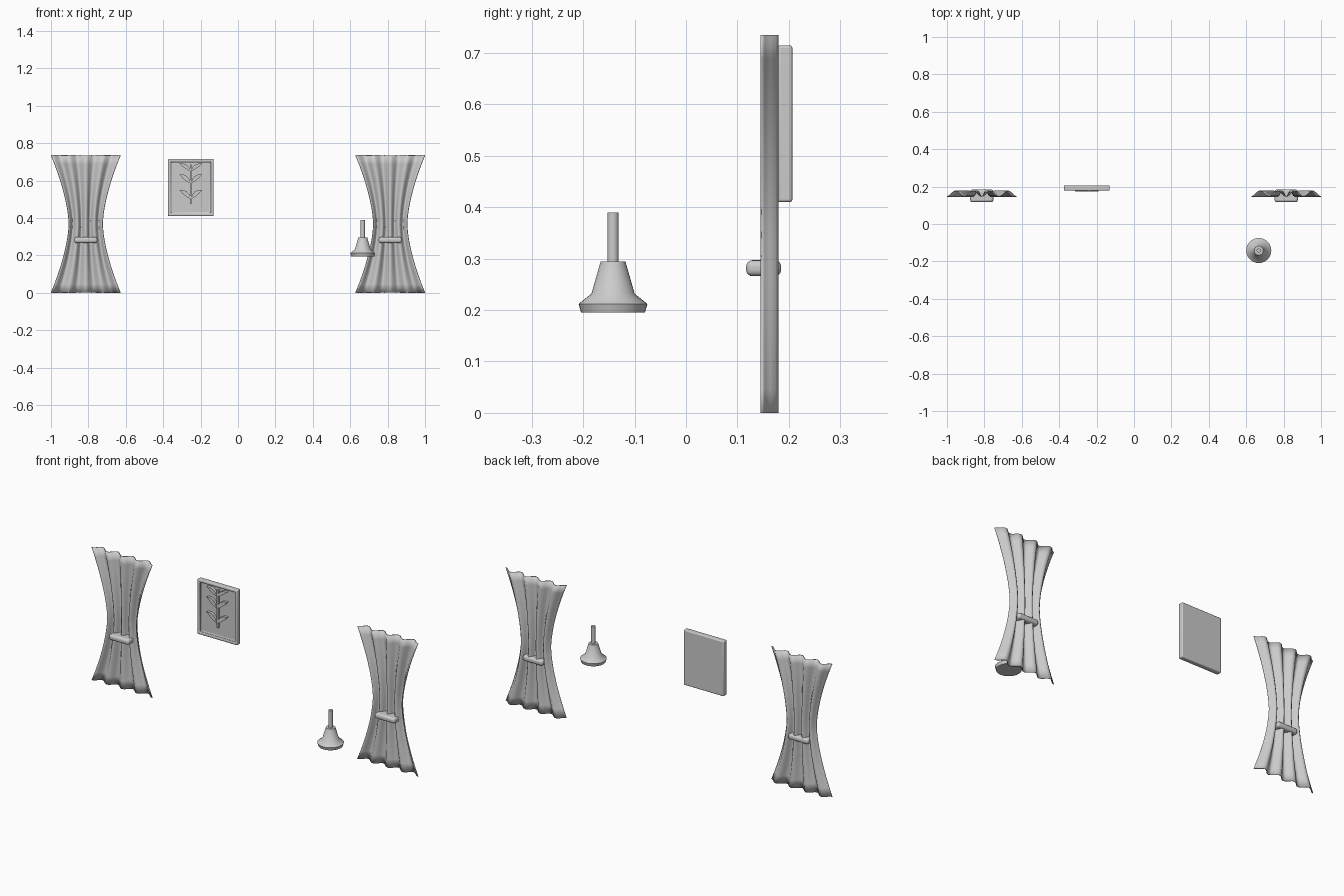
import bpy, bmesh, math

cube = bpy.data.objects.get("Cube")
if cube:
    bpy.data.objects.remove(cube, do_unlink=True)

grey = bpy.data.materials.new("plain grey")
grey.use_nodes = True
tone = (0.6, 0.6, 0.6, 1)
grey.diffuse_color = tone
grey.node_tree.nodes["Principled BSDF"].inputs["Base Color"].default_value = tone


def finish(name, bm, smooth=None):
    """Turn a bmesh into an object; smooth is the sharp-edge angle in degrees."""
    bmesh.ops.recalc_face_normals(bm, faces=bm.faces)
    mesh = bpy.data.meshes.new(name)
    bm.to_mesh(mesh)
    bm.free()
    mesh.materials.append(grey)
    ob = bpy.data.objects.new(name, mesh)
    bpy.context.collection.objects.link(ob)
    bpy.ops.object.select_all(action='DESELECT')
    ob.select_set(True)
    bpy.context.view_layer.objects.active = ob
    if smooth:
        bpy.ops.object.shade_smooth_by_angle(angle=math.radians(smooth))
    return ob


def add_box(bm, lo, hi):
    made = bmesh.ops.create_cube(bm, size=1)["verts"]
    for v in made:
        v.co = [(a + b) / 2 + c * (b - a) for a, b, c in zip(lo, hi, v.co)]


def bevel(ob, width, segments=3):
    mod = ob.modifiers.new("rounding", 'BEVEL')
    mod.width = width
    mod.segments = segments


# Curtains: pleated sheets gathered in at the middle
HEIGHT, FOLDS, STEPS, ROWS = 0.735, 4, 8, 16


def curtain(name, cx):
    bm = bmesh.new()
    grid = []
    for r in range(ROWS + 1):
        z = HEIGHT * r / ROWS
        half = 0.09 + 0.096 * abs(2 * z / HEIGHT - 1) ** 1.6
        row = []
        for i in range(FOLDS * STEPS + 1):
            t = i / (FOLDS * STEPS)
            y = 0.1625 - 0.0155 * math.cos(2 * math.pi * FOLDS * t)
            row.append(bm.verts.new((cx + half * (2 * t - 1), y, z)))
        grid.append(row)
    for low, high in zip(grid, grid[1:]):
        for i in range(FOLDS * STEPS):
            bm.faces.new((low[i], low[i + 1], high[i + 1], high[i]))
    ob = finish(name, bm, 180)
    mod = ob.modifiers.new("cloth thickness", 'SOLIDIFY')
    mod.thickness = 0.004
    mod.offset = 0


def tieback(name, cx):
    bm = bmesh.new()
    add_box(bm, (cx - 0.062, 0.117, 0.266), (cx + 0.062, 0.185, 0.297))
    bevel(finish(name, bm, 60), 0.012, 4)


for side, cx in (("right", -0.814), ("left", 0.814)):
    curtain(side + "_curtain", cx)
    tieback(side + "_tieback", cx)

# Picture frame: rounded border around a recessed panel
X0, X1, Z0, Z1, RIM = -0.375, -0.13, 0.41, 0.715, 0.023
MID = (X0 + X1) / 2
bm = bmesh.new()
add_box(bm, (X0, 0.178, Z0), (X1, 0.207, Z1))
front = min(bm.faces, key=lambda f: f.calc_center_median().y)
bmesh.ops.inset_region(bm, faces=[front], thickness=RIM)
for v in front.verts:
    v.co.y += 0.001
pushed = bmesh.ops.extrude_face_region(bm, geom=[front])["geom"]
for v in pushed:
    if isinstance(v, bmesh.types.BMVert):
        v.co.y = 0.19
if front.is_valid:
    bmesh.ops.delete(bm, geom=[front], context='FACES_ONLY')
bevel(finish("picture_frame", bm, 40), 0.007)

# Plant relief: a stem with three pairs of curved leaves
bm = bmesh.new()
add_box(bm, (MID - 0.005, 0.178, 0.475), (MID + 0.005, 0.192, 0.685))
finish("plant_stem", bm)

LEAF = [(0, 0), (0.022, 0.012), (0.044, 0.03), (0.062, 0.05),
        (0.04, 0.05), (0.022, 0.041), (0.008, 0.024)]
bm = bmesh.new()
for base, rise in ((0.5, 1), (0.583, 1), (0.65, 0.8)):
    for side in (-1, 1):
        face = bm.faces.new([bm.verts.new((MID + side * x, 0.175, base + rise * z))
                             for x, z in LEAF])
        out = bmesh.ops.extrude_face_region(bm, geom=[face])["geom"]
        for v in out:
            if isinstance(v, bmesh.types.BMVert):
                v.co.y = 0.192
finish("plant_leaves", bm)


# Hand bell: turned profile with a straight handle
def lathe(name, profile, cx, cy, smooth, sides=32):
    bm = bmesh.new()
    rings = [[bm.verts.new((cx + r * math.cos(2 * math.pi * i / sides),
                            cy + r * math.sin(2 * math.pi * i / sides), z))
              for i in range(sides)] for r, z in profile]
    for a, b in zip(rings, rings[1:]):
        for i in range(sides):
            j = (i + 1) % sides
            bm.faces.new((a[i], a[j], b[j], b[i]))
    bm.faces.new(rings[0])
    bm.faces.new(rings[-1])
    finish(name, bm, smooth)


lathe("bell_body", [(0.062, 0.195), (0.067, 0.212), (0.042, 0.232), (0.024, 0.295)],
      0.667, -0.142, 60)
lathe("bell_handle", [(0.011, 0.29), (0.011, 0.39)], 0.667, -0.142, 60)
